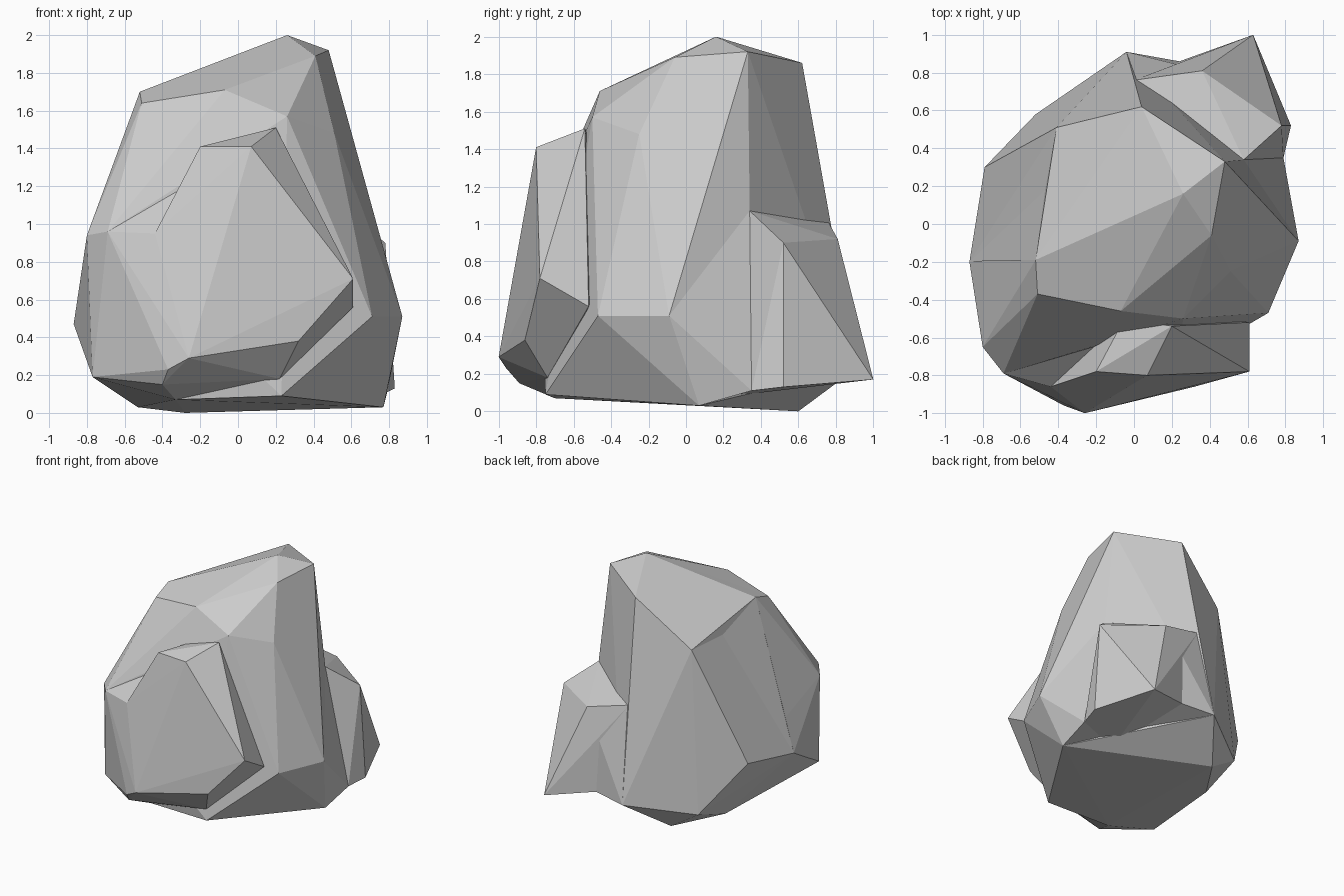
import bpy, bmesh

if "Cube" in bpy.data.objects:
    bpy.data.objects.remove(bpy.data.objects["Cube"])


def hull(name, points):
    """Flat-faced stone chunk wrapped around its corner points."""
    bm = bmesh.new()
    for p in points:
        bm.verts.new(p)
    res = bmesh.ops.convex_hull(bm, input=bm.verts[:])
    junk = {g for g in res["geom_interior"] + res["geom_unused"]
            if isinstance(g, bmesh.types.BMVert)}
    bmesh.ops.delete(bm, geom=list(junk), context='VERTS')
    bmesh.ops.recalc_face_normals(bm, faces=bm.faces[:])
    me = bpy.data.meshes.new(name)
    bm.to_mesh(me)
    bm.free()
    ob = bpy.data.objects.new(name, me)
    bpy.context.collection.objects.link(ob)
    return ob


def combine(target, part, operation):
    """Fuse a chunk into the stone, or chip it away."""
    mod = target.modifiers.new(part.name, 'BOOLEAN')
    mod.operation = operation
    mod.solver = 'EXACT'
    mod.object = part
    bpy.context.view_layer.objects.active = target
    bpy.ops.object.modifier_apply(modifier=mod.name)
    bpy.data.objects.remove(part)


# corners shared by neighbouring chunks
left_edge = [(-.80, -.65, .94), (-.77, -.68, .19), (-.69, -.79, .96)]
seam = (-.05, -.50, 1.44)
toe = [(-.26, -1.0, .29), (-.37, -.96, .23), (-.40, -.89, .15), (-.33, -.70, .07)]
brow = (-.44, -.86, .95)
slab_top = (-.20, -.78, 1.41)
right_edge = [(.87, -.09, .51), (.69, .02, 1.08), (.77, .07, .03), (.58, .34, 1.07)]
back_edge = [(0, .76, 1.01), (-.04, .91, .23)]
back_crease = [(.36, .81, .92), (.24, .86, .25)]
under = (.41, .23, .08)
left_dent = [(-.52, -.19, 1.70), (-.41, .51, 1.49), (-.79, .30, .55), (-.87, -.20, .47)]

# main body of the rock
crown = [(.26, .16, 2.0), (.48, .33, 1.92), (.41, -.06, 1.89), (.04, .62, 1.86),
         (-.07, -.46, 1.71), (-.51, -.37, 1.64), (.26, -.50, 1.57), (.51, -.25, 1.48)]
base = [(-.52, .58, .15), (-.28, .60, 0), (-.53, .23, .03), (.71, -.47, .51),
        (.23, -.75, .09), (-.62, -.17, .14), (-.33, -.70, .07)]
rock = hull("rock", crown + base + left_dent + left_edge + [seam] + right_edge + back_edge)

# shallow dent in the left side
combine(rock, hull("dent", left_dent + [(-.47, .18, 1.51), (-1.1, .15, 1.25)]), 'DIFFERENCE')

chunks = {
    # slab standing out of the front
    "front_slab": toe + [
        seam, brow, slab_top, (.07, -.80, 1.41), (.20, -.54, 1.51), (.61, -.78, .71),
        (.61, -.52, .56), (.32, -.86, .38), (.22, -.74, .18), (0, -.40, .80)],
    # left flank of the slab
    "left_flank": left_edge + toe + [seam, brow, (-.20, -.40, .70)],
    # low shoulder on the right side
    "right_shoulder": right_edge + [(.79, .35, .11), under, (.30, .30, .50)],
    # outcrop at the back right corner
    "back_outcrop": back_crease + [
        (.58, .34, 1.07), back_edge[0], (.78, .52, .90), (.83, .52, .13),
        (.63, 1.0, .17), (.79, .35, .11), under, (.20, .40, .50)],
    # wedge filling the gap behind the outcrop
    "back_wedge": back_edge + back_crease + [under, (.20, .40, .50)],
}
for name, points in chunks.items():
    combine(rock, hull(name, points), 'UNION')
